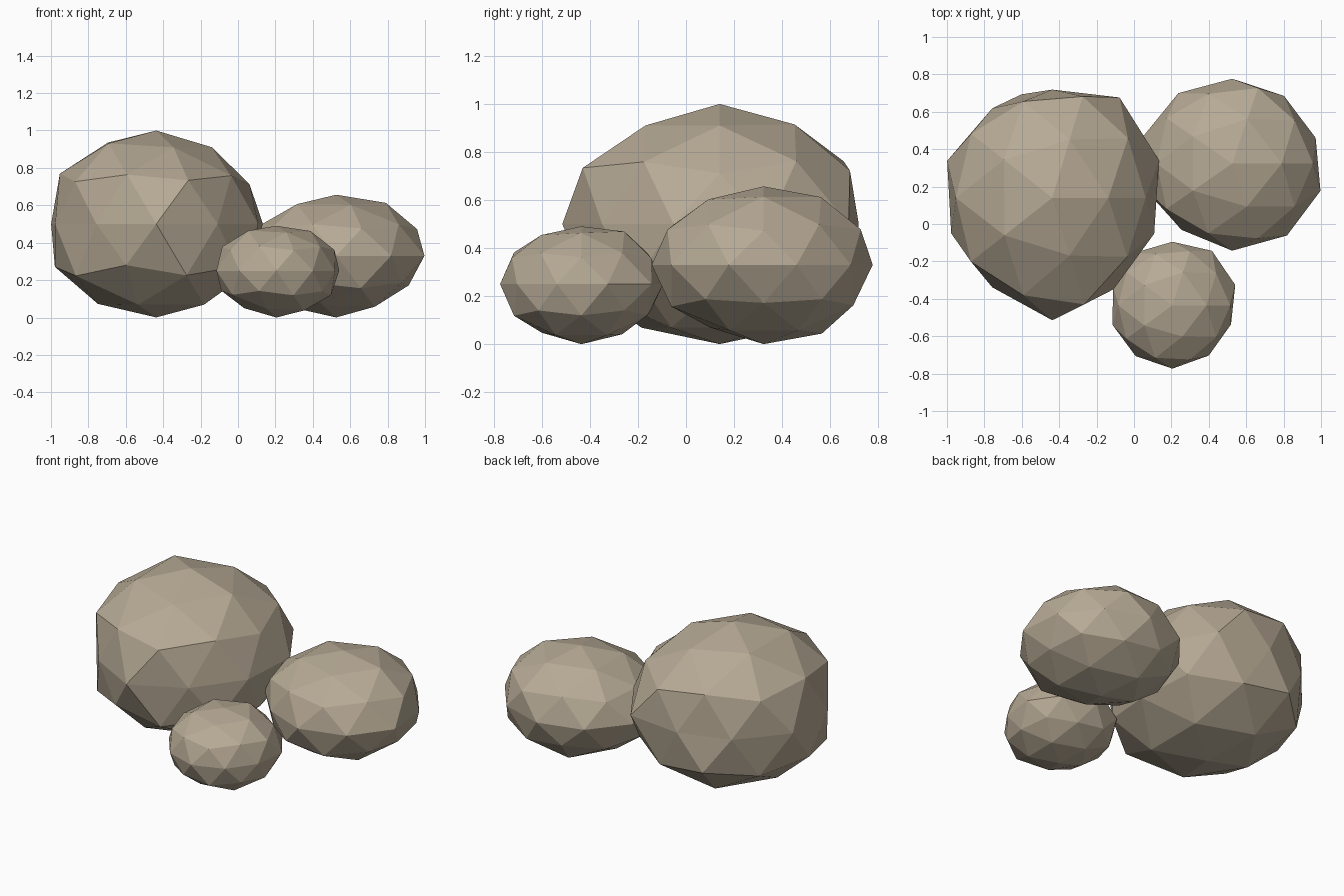
import bpy, bmesh, math

stone = bpy.data.materials.new("tan stone")
stone.diffuse_color = (0.47, 0.40, 0.30, 1)


def make_rock(name, center, scale, rows):
    """Low-poly boulder: an icosphere with each ring of vertices pushed in or out."""
    bm = bmesh.new()
    bmesh.ops.create_icosphere(bm, subdivisions=2, radius=1)
    # vertices from top ring to bottom ring, counter-clockwise within each ring
    order = sorted(bm.verts, key=lambda v: (
        -round(v.co.z, 2), round(math.degrees(math.atan2(v.co.y, v.co.x))) % 360))
    factors = [f for row in rows for f in row]
    for v, f in zip(order, factors):
        v.co = [c + s * f * p for c, s, p in zip(center, scale, v.co)]
    mesh = bpy.data.meshes.new(name)
    bm.to_mesh(mesh)
    bm.free()
    mesh.materials.append(stone)
    bpy.context.collection.objects.link(bpy.data.objects.new(name, mesh))


# big boulder, back left
make_rock("large_rock", (-0.437, 0.14, 0.5), (0.6, 0.65, 0.507), [
    [.985],
    [.95, .96, 1.01, 1.0, .95],
    [.98, .98, 1.01, .99, .97],
    [.93, .98, 1.0, 1.0, 1.03],
    [1.0, 1.02, .89, .91, .985, .947, .91, 1.007, .93, .955],
    [1.0, 1.0, 1.01, .97, 1.0],
    [.97, 1.0, 1.0, 1.04, 1.03],
    [1.0, 1.0, .99, 1.0, 1.0],
    [.985]])

# medium boulder, back right
make_rock("medium_rock", (0.525, 0.323, 0.33), (0.485, 0.461, 0.32), [
    [1.02],
    [1.04, 1.035, 1.015, 1.015, 1.0],
    [1.0, 1.0, .98, 1.0, 1.0],
    [.997, 1.03, 1.0, 1.0, 1.02],
    [.967, .971, .984, 1.01, 1.03, 1.0, .95, 1.01, 1.03, 1.023],
    [1.0, .98, 1.0, 1.0, 1.0],
    [.94, 1.0, 1.0, 1.0, 1.03],
    [1.0, 1.05, 1.0, .96, 1.0],
    [1.03]])

# small boulder, front
make_rock("small_rock", (0.205, -0.435, 0.25), (0.34, 0.34, 0.245), [
    [.98],
    [1.02, 1.05, 1.03, 1.03, .98],
    [1.0, 1.0, 1.0, 1.02, 1.0],
    [1.02, 1.0, 1.0, 1.0, 1.0],
    [1.04, 1.06, 1.0, 1.02, .98, .99, .985, .995, .975, .97],
    [1.0, 1.0, .97, .98, 1.0],
    [1.01, 1.0, 1.0, 1.0, 1.02],
    [1.02, 1.0, .96, .97, 1.02],
    [1.02]])
